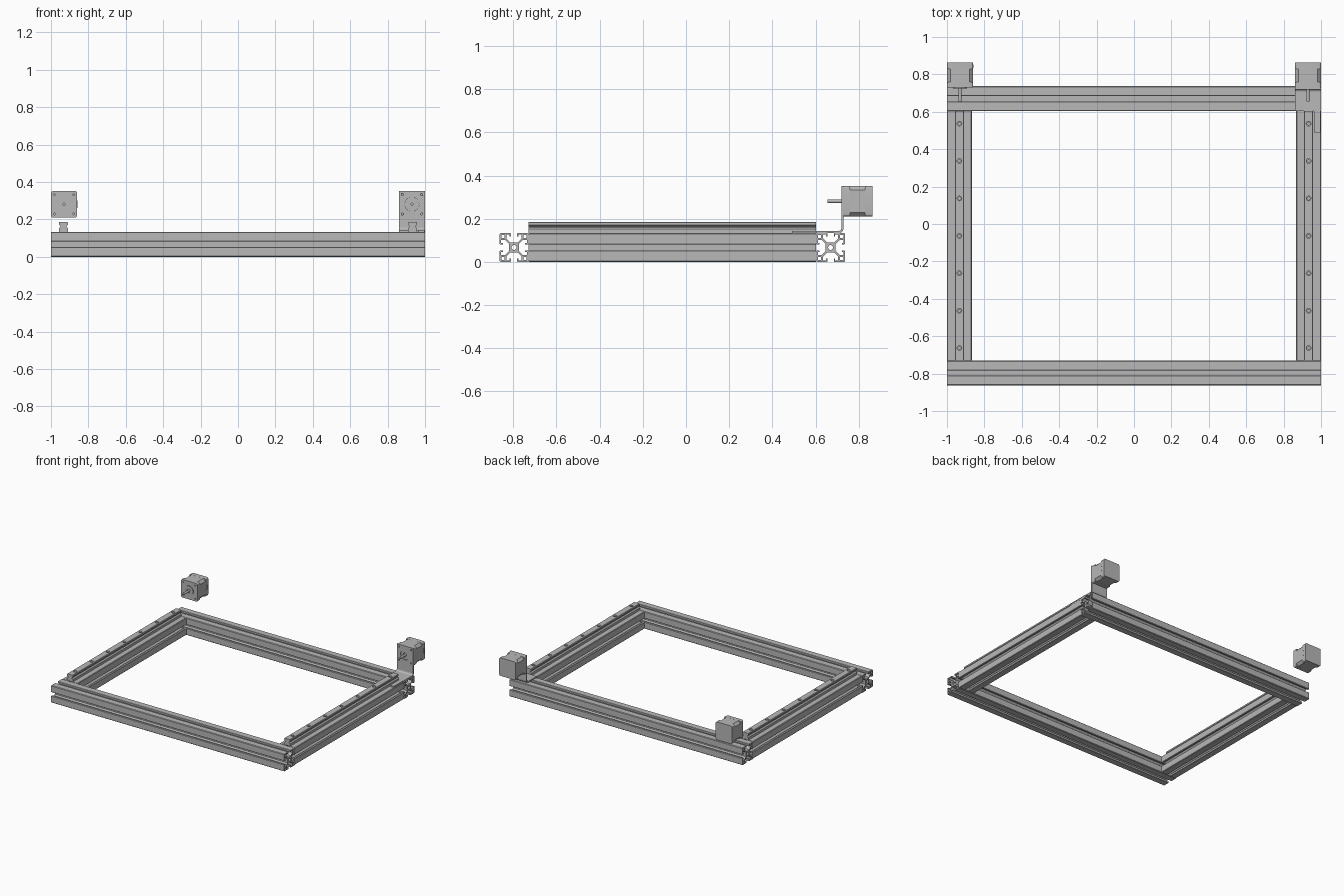
import bpy, bmesh, math
from mathutils import Matrix, Vector

if "Cube" in bpy.data.objects:
    bpy.data.objects.remove(bpy.data.objects["Cube"])

MM = 1 / 300          # dimensions below are in millimetres
FRONT, REAR = -259, 259
parts = []

grey = bpy.data.materials.new("machined grey")
grey.use_nodes = True
grey.diffuse_color = (0.48, 0.48, 0.48, 1)
grey.node_tree.nodes["Principled BSDF"].inputs["Base Color"].default_value = grey.diffuse_color

# Local extrusion directions: columns are the images of profile x, profile y, depth
AXES = {
    "X": Matrix(((0, 0, 1), (1, 0, 0), (0, 1, 0))),
    "Y": Matrix(((1, 0, 0), (0, 0, -1), (0, 1, 0))),
    "Z": Matrix.Identity(3),
}


def circle(x, y, r, n=24):
    return [(x + r * math.cos(math.tau * i / n), y + r * math.sin(math.tau * i / n)) for i in range(n)]


def box(x0, x1, y0, y1):
    return [(x0, y0), (x1, y0), (x1, y1), (x0, y1)]


def chamfered(half, cut):
    a, b = half, half - cut
    return [(a, -b), (a, b), (b, a), (-b, a), (-a, b), (-a, -b), (-b, -a), (b, -a)]


def rounded(half, r, n=5):
    pts = []
    for q, (sx, sy) in enumerate(((1, 1), (-1, 1), (-1, -1), (1, -1))):
        for i in range(n + 1):
            a = math.pi / 2 * (q + i / n)
            pts.append((sx * (half - r) + r * math.cos(a), sy * (half - r) + r * math.sin(a)))
    return pts


def extrude(name, loops, axis, centre, length):
    """Fill closed loops (inner loops become holes) and extrude them about centre."""
    curve = bpy.data.curves.new(name, "CURVE")
    curve.dimensions, curve.fill_mode, curve.extrude = "2D", "BOTH", length / 2
    for loop in loops:
        spline = curve.splines.new("POLY")
        spline.points.add(len(loop) - 1)
        for point, (x, y) in zip(spline.points, loop):
            point.co = (x, y, 0, 1)
        spline.use_cyclic_u = True
    temp = bpy.data.objects.new(name + "_curve", curve)
    bpy.context.collection.objects.link(temp)
    mesh = bpy.data.meshes.new_from_object(temp.evaluated_get(bpy.context.evaluated_depsgraph_get()))
    bpy.data.objects.remove(temp)
    bpy.data.curves.remove(curve)
    bm = bmesh.new()
    bm.from_mesh(mesh)
    bmesh.ops.remove_doubles(bm, verts=bm.verts, dist=0.005)
    bmesh.ops.recalc_face_normals(bm, faces=bm.faces)
    bm.transform(Matrix.Scale(MM, 4) @ Matrix.Translation(Vector(centre)) @ AXES[axis].to_4x4())
    bm.to_mesh(mesh)
    bm.free()
    mesh.materials.clear()
    mesh.materials.append(grey)
    obj = bpy.data.objects.new(name, mesh)
    bpy.context.collection.objects.link(obj)
    parts.append(obj)
    return obj


def cut(obj, cutter):
    mod = obj.modifiers.new("holes", "BOOLEAN")
    mod.operation, mod.solver, mod.object = "DIFFERENCE", "EXACT", cutter
    mesh = bpy.data.meshes.new_from_object(obj.evaluated_get(bpy.context.evaluated_depsgraph_get()))
    obj.modifiers.clear()
    obj.data = mesh
    parts.remove(cutter)
    bpy.data.objects.remove(cutter)


# T-slot section: half of one slot, mirrored to a full side, then turned four times
half_slot = [(18.8, 20), (5, 20), (4.4, 19.4), (4.4, 15.5), (6.4, 15.5), (6.4, 17.8),
             (10.5, 17.8), (10.5, 12.5), (5, 7)]
side = half_slot + [(-x, y) for x, y in reversed(half_slot)]
outline = []
for q in range(4):
    for x, y in side:
        for _ in range(q):
            x, y = -y, x
        outline.append((x, y))
section = [outline, circle(0, 0, 3.4)]
for sx in (-1, 1):
    for sy in (-1, 1):
        section.append(chamfered(2.2, 0.5))
        section[-1] = [(x + sx * 15.4, y + sy * 15.4) for x, y in section[-1]]

# Frame beams
extrude("front_beam", section, "X", (0, FRONT + 20, 20), 600)
extrude("back_beam", section, "X", (0, 201, 20), 600)

# Linear rail section
rail_half = [(7.5, 0), (7.5, 5.5), (5, 8), (5, 9.5), (7.5, 11.5), (7.5, 14.7), (6.7, 15.5)]
rail = rail_half + [(-x, y) for x, y in reversed(rail_half)]
hole_rows = [161 - 60 * i for i in range(7)]
screws = [(sx * 15.5, sy * 15.5) for sx in (-1, 1) for sy in (-1, 1)]
MOTOR_Z = 84.3

for label, s in (("right", -1), ("left", 1)):
    # Side beam with its bolted rail
    extrude(label + "_beam", section, "Y", (s * 280, -19, 20), 400)
    rail_obj = extrude(label + "_rail", [rail], "Y", (s * 280, -19, 40), 400)
    for radius, depth_centre in ((2.25, 45), (3.75, 55)):
        cutter = extrude("hole_cutter", [circle(s * 280, y, radius) for y in hole_rows],
                         "Z", (0, 0, depth_centre), 12)
        cut(rail_obj, cutter)

    # Stepper motor: two end caps, a chamfered core, pilot ring, shaft
    mx = s * 279
    holes = [circle(x, y, 1.5, 12) for x, y in screws]
    extrude(label + "_motor_front_cap", [rounded(21, 3)] + holes, "Y", (mx, 223.5, MOTOR_Z), 9)
    extrude(label + "_motor_core", [chamfered(20.9, 5.5)], "Y", (mx, 238.5, MOTOR_Z), 21)
    extrude(label + "_motor_back_cap", [rounded(21, 3)], "Y", (mx, 254, MOTOR_Z), 10)
    extrude(label + "_motor_pilot", [circle(0, 0, 11, 32), circle(0, 0, 5)],
            "Y", (mx, 218, MOTOR_Z), 2)
    extrude(label + "_motor_shaft", [circle(0, 0, 2.5)], "Y", (mx, 208, MOTOR_Z), 23)
    extrude(label + "_motor_socket", [box(250, 256, -6, 6), box(251, 255, -5, 5)],
            "X", (mx + 21, 0, MOTOR_Z), 0.6)

# Motor bracket: upright plate, rounded bend, foot with an arm beside the rail
upright = [box(-21, 21, -37.3, 21), circle(0, 0, 11.2, 32)]
upright += [circle(x, y, 1.7, 12) for x, y in screws]
extrude("bracket_upright", upright, "Y", (279, 217.5, MOTOR_Z), 3)


def arc(r):
    return [(212 + r * math.cos(a), 47 + r * math.sin(a))
            for a in (math.radians(-90 + 15 * i) for i in range(7))]


extrude("bracket_bend", [arc(7) + arc(4)[::-1]], "X", (279, 0, 0), 42)
foot = [(258, 212), (258, 181), (289, 181), (289, 147), (299, 147), (299, 181), (300, 181), (300, 212)]
extrude("bracket_foot", [foot], "Z", (0, 0, 41.5), 3)

# Smooth round surfaces, keep machined edges crisp
for obj in bpy.context.selected_objects:
    obj.select_set(False)
for obj in parts:
    obj.select_set(True)
bpy.context.view_layer.objects.active = parts[0]
bpy.ops.object.shade_smooth_by_angle(angle=math.radians(30))
